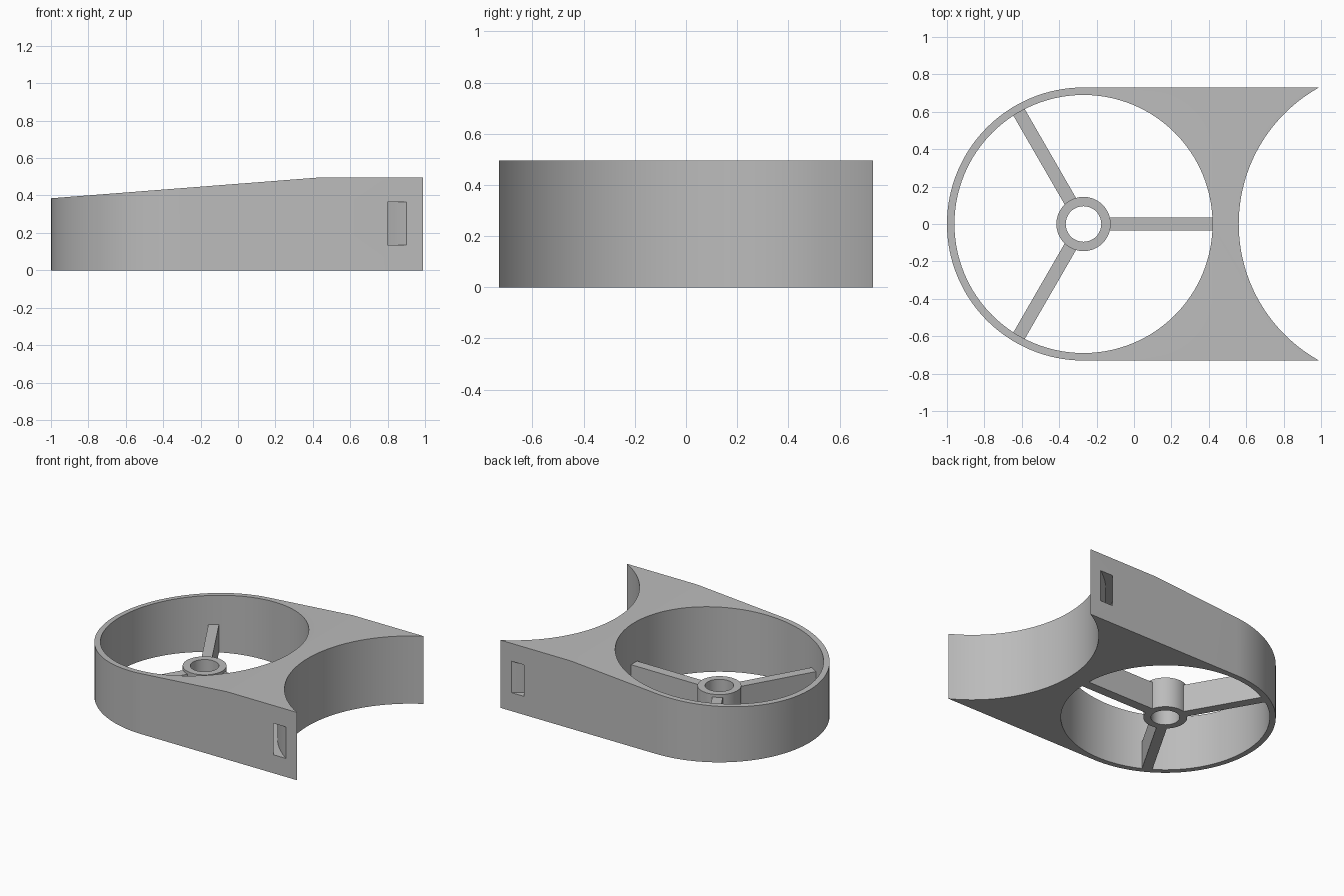
import bpy, bmesh, math

if "Cube" in bpy.data.objects:
    bpy.data.objects.remove(bpy.data.objects["Cube"])

CX, R_OUT, R_IN = -0.27, 0.73, 0.69      # round housing
AX, R_ARC = 1.395, 0.835                 # concave saddle end
H = 0.495

grey = bpy.data.materials.new("plain_grey")
grey.diffuse_color = (0.5, 0.5, 0.5, 1)
grey.use_nodes = True
grey.node_tree.nodes["Principled BSDF"].inputs["Base Color"].default_value = grey.diffuse_color


def arc(cx, r, a0, a1, n):
    """Points on an arc, angles in degrees, both ends included."""
    return [(cx + r * math.cos(math.radians(a0 + (a1 - a0) * i / n)),
             r * math.sin(math.radians(a0 + (a1 - a0) * i / n))) for i in range(n + 1)]


def prism(name, pts, z0, z1, axis="z"):
    """Extrude a closed outline along z, or an xz outline along y."""
    bm = bmesh.new()
    put = (lambda p: (p[0], p[1], z0)) if axis == "z" else (lambda p: (p[0], z0, p[1]))
    face = bm.faces.new([bm.verts.new(put(p)) for p in pts])
    top = bmesh.ops.extrude_face_region(bm, geom=[face])["geom"]
    d = (0, 0, z1 - z0) if axis == "z" else (0, z1 - z0, 0)
    bmesh.ops.translate(bm, vec=d, verts=[v for v in top if isinstance(v, bmesh.types.BMVert)])
    bmesh.ops.recalc_face_normals(bm, faces=bm.faces)
    me = bpy.data.meshes.new(name)
    bm.to_mesh(me)
    bm.free()
    me.materials.append(grey)
    ob = bpy.data.objects.new(name, me)
    bpy.context.collection.objects.link(ob)
    return ob


def disc(name, cx, r, z0, z1, n=96):
    return prism(name, arc(cx, r, 0, 360, n)[:-1], z0, z1)


def boolean(ob, cutter, op="DIFFERENCE"):
    """Apply a boolean and remove the helper."""
    bpy.context.view_layer.objects.active = ob
    mod = ob.modifiers.new("cut", "BOOLEAN")
    mod.operation, mod.object, mod.solver = op, cutter, "EXACT"
    bpy.ops.object.modifier_apply(modifier=mod.name)
    bpy.data.objects.remove(cutter)


# housing: half-round nose, straight sides, concave saddle end
end = math.degrees(math.asin(R_OUT / R_ARC))
outline = arc(CX, R_OUT, 90, 270, 64) + arc(AX, R_ARC, 180 + end, 180 - end, 64)
housing = prism("housing", outline, 0, H)
boolean(housing, disc("bore_cutter", CX, R_IN, -0.1, 1, 128))

# sloped top toward the nose
slope = 0.11 / 1.42
wedge = [(-1.2, 0.385 - 0.2 * slope), (0.42, H), (0.42, 0.8), (-1.2, 0.8)]
boolean(housing, prism("slope_cutter", wedge, -1, 1, "y"))

# curved strap channel running behind the saddle, open on both sides
channel = disc("channel_cutter", AX, 0.942, 0.135, 0.365, 128)
boolean(channel, disc("channel_core", AX, 0.882, 0, 0.5, 128))
boolean(housing, channel)

# hub with three spokes
hub = disc("hub", CX, 0.145, 0, 0.222, 64)
for k in range(3):
    a = math.radians(120 * k)
    c, s = math.cos(a), math.sin(a)
    box = [(0.12, -0.035), (0.695, -0.035), (0.695, 0.035), (0.12, 0.035)]
    spoke = prism("spoke", [(CX + x * c - y * s, x * s + y * c) for x, y in box], 0, 0.202)
    boolean(hub, spoke, "UNION")
boolean(hub, disc("hub_bore_cutter", CX, 0.095, -0.1, 1, 64))
hub.name = "hub_and_spokes"

for ob in (housing, hub):
    bpy.ops.object.select_all(action="DESELECT")
    ob.select_set(True)
    bpy.context.view_layer.objects.active = ob
    bpy.ops.object.shade_smooth_by_angle(angle=math.radians(30))
